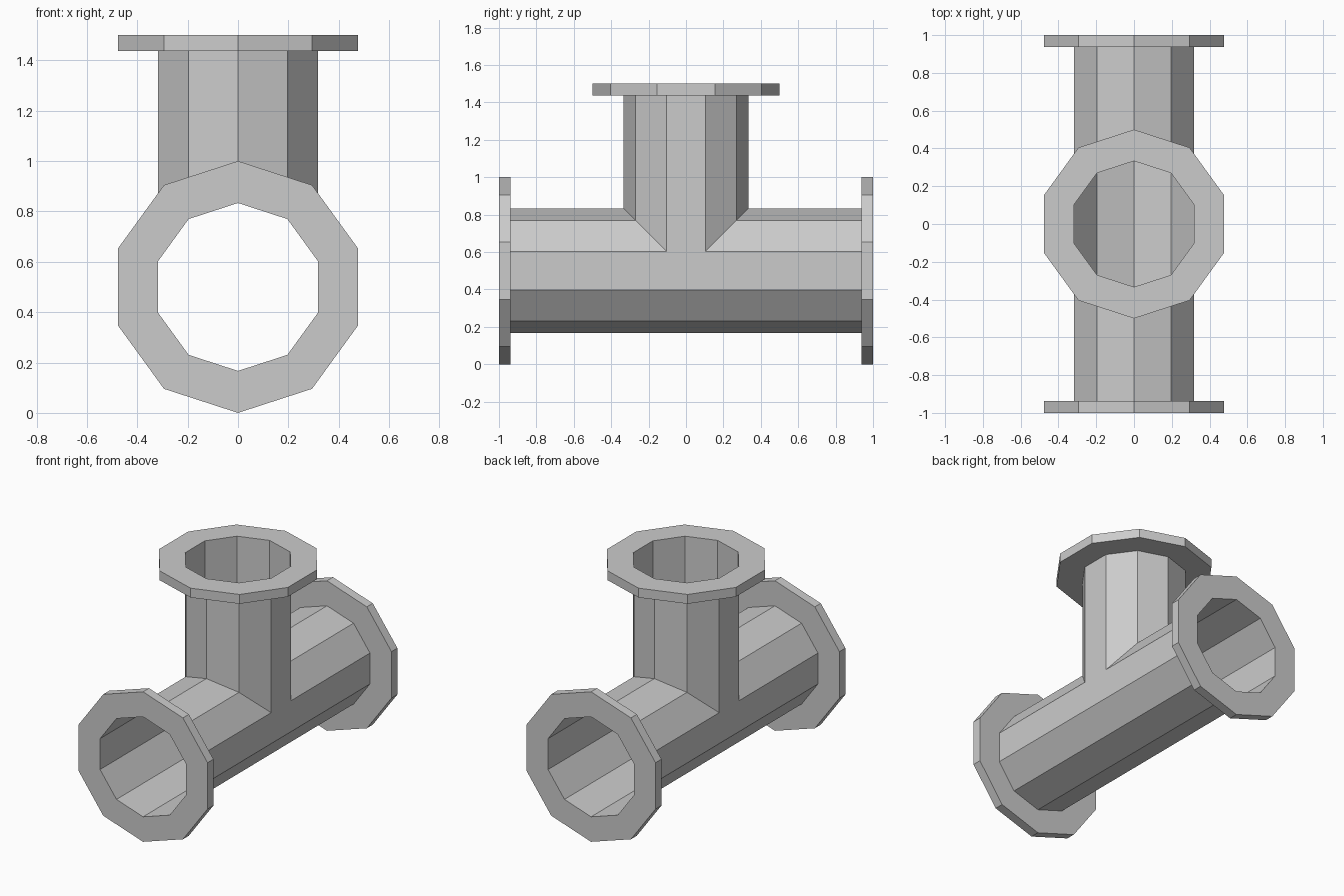
import bpy, bmesh
from math import sin, cos, pi, radians

if "Cube" in bpy.data.objects:
    bpy.data.objects.remove(bpy.data.objects["Cube"])

N, R, FLANGE_R, T = 10, 1 / 3, 0.5, 0.0625
AXIS_Z = 0.5                 # height of the main pipe axis
END = 1 - T                  # where the main pipe meets its flanges
TOP = 1.5 - T                # where the branch meets its flange


def finish(name, bm):
    bmesh.ops.remove_doubles(bm, verts=bm.verts, dist=1e-4)
    bmesh.ops.recalc_face_normals(bm, faces=bm.faces)
    mesh = bpy.data.meshes.new(name)
    bm.to_mesh(mesh)
    bm.free()
    obj = bpy.data.objects.new(name, mesh)
    bpy.context.collection.objects.link(obj)
    return obj


def flange(name, location, tilt):
    # Decagonal ring: rectangular section swept round the axis
    bm = bmesh.new()
    section = [(R, -T / 2), (FLANGE_R, -T / 2), (FLANGE_R, T / 2), (R, T / 2)]
    rings = [[bm.verts.new((r * sin(2 * pi * k / N), r * cos(2 * pi * k / N), z))
              for k in range(N)] for r, z in section]
    for i in range(4):
        a, b = rings[i], rings[(i + 1) % 4]
        for k in range(N):
            j = (k + 1) % N
            bm.faces.new((a[k], a[j], b[j], b[k]))
    obj = finish(name, bm)
    obj.location = location
    obj.rotation_euler = (radians(tilt), 0, 0)


# Tee pipe: thin decagonal shell, branch mitred into the main pipe
bm = bmesh.new()


def face(*points):
    bm.faces.new([bm.verts.new(p) for p in points])


profile = [(R * sin(2 * pi * k / N), R * cos(2 * pi * k / N)) for k in range(N)]
for k in range(N):
    (x0, c0), (x1, c1) = profile[k], profile[(k + 1) % N]
    z0, z1 = AXIS_Z + c0, AXIS_Z + c1
    if c0 > 0 and c1 > 0:
        # Upper facets stop at the mitre, on both halves, and turn up the branch
        for s in (-1, 1):
            face((x0, s * END, z0), (x1, s * END, z1), (x1, s * c1, z1), (x0, s * c0, z0))
            face((x0, s * c0, z0), (x1, s * c1, z1), (x1, s * c1, TOP), (x0, s * c0, TOP))
    elif c0 < 0 and c1 < 0:
        # Lower facets run full length
        face((x0, -END, z0), (x1, -END, z1), (x1, END, z1), (x0, END, z0))
    else:
        # Flat sides, continuing straight up into the branch
        c = abs(c0)
        hi, lo = AXIS_Z + c, AXIS_Z - c
        face((x0, -END, lo), (x0, END, lo), (x0, END, hi), (x0, c, hi),
             (x0, -c, hi), (x0, -END, hi))
        face((x0, -c, hi), (x0, c, hi), (x0, c, TOP), (x0, -c, TOP))
finish("tee_pipe", bm)

# Flanges on the three openings
flange("front_flange", (0, -1 + T / 2, AXIS_Z), 90)
flange("back_flange", (0, 1 - T / 2, AXIS_Z), 90)
flange("top_flange", (0, 0, 1.5 - T / 2), 0)
